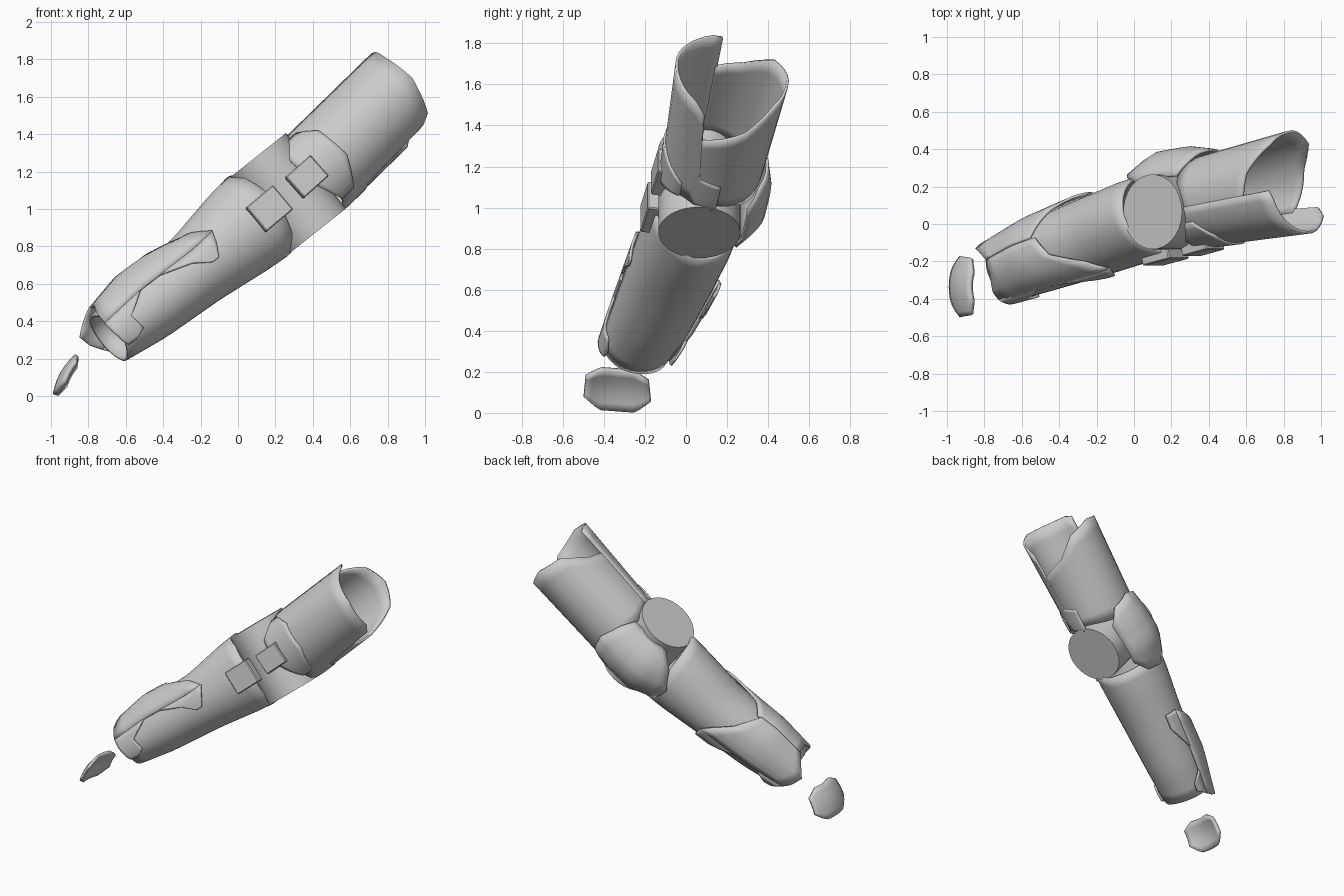
import bpy, bmesh, math
from mathutils import Vector, Matrix

if "Cube" in bpy.data.objects:
    bpy.data.objects.remove(bpy.data.objects["Cube"])

grey = bpy.data.materials.new("plain grey")
grey.diffuse_color = (0.6, 0.6, 0.6, 1)
grey.use_nodes = True
grey.node_tree.nodes["Principled BSDF"].inputs["Base Color"].default_value = grey.diffuse_color


def finish(name, bm, thick=0.0, angle=35):
    me = bpy.data.meshes.new(name)
    bm.to_mesh(me)
    bm.free()
    me.materials.append(grey)
    ob = bpy.data.objects.new(name, me)
    bpy.context.collection.objects.link(ob)
    if thick:
        mod = ob.modifiers.new("thickness", 'SOLIDIFY')
        mod.thickness = thick
        mod.offset = 0
    bpy.ops.object.select_all(action='DESELECT')
    ob.select_set(True)
    bpy.context.view_layer.objects.active = ob
    bpy.ops.object.shade_smooth_by_angle(angle=math.radians(angle))
    return ob


def lerp_rows(rows, t):
    """Interpolate rows by their first value, extending past the ends."""
    i = 0
    while i < len(rows) - 2 and t > rows[i + 1][0]:
        i += 1
    p, q = rows[i], rows[i + 1]
    k = (t - p[0]) / (q[0] - p[0])
    return [u + (v - u) * k for u, v in zip(p, q)]


def shell(name, limb, rows, scale=1.0, step=10, cuts=8, thick=0.014):
    """Patch of a limb; rows hold angle, start x and end x on the limb axis.
    Angle 0 is the upper side, 90 the front, 180 the under side, 270 the back."""
    f = (Vector(limb[-1][:3]) - Vector(limb[0][:3])).normalized()
    a = Vector((-f.z, 0, f.x)).normalized()
    b = a.cross(f)
    marks = {r[0] for r in rows}
    angles = sorted(marks | set(range(rows[0][0], rows[-1][0], step)))
    bm = bmesh.new()
    grid = []
    for ang in angles:
        _, t0, t1 = lerp_rows(rows, ang)
        th = math.radians(ang)
        line = []
        for j in range(cuts + 1):
            x, y, z, ra, rb = lerp_rows(limb, t0 + (t1 - t0) * j / cuts)
            line.append(bm.verts.new(Vector((x, y, z))
                        + a * (ra * scale * math.cos(th)) - b * (rb * scale * math.sin(th))))
        grid.append(line)
    for p, q in zip(grid, grid[1:]):
        for j in range(cuts):
            bm.faces.new((p[j], p[j + 1], q[j + 1], q[j]))
    bmesh.ops.remove_doubles(bm, verts=bm.verts, dist=0.0005)
    return finish(name, bm, thick)


# Limb sections: axis x, y, z, half height, half width
forearm = [(-0.69, -0.25, 0.31, 0.145, 0.165), (-0.5, -0.17, 0.46, 0.18, 0.19),
           (-0.22, -0.07, 0.68, 0.20, 0.21), (0.0, 0.01, 0.87, 0.245, 0.22),
           (0.13, 0.05, 0.98, 0.262, 0.22)]
cuff = [(-0.69, -0.25, 0.31, 0.18, 0.18), (-0.5, -0.17, 0.46, 0.23, 0.208),
        (-0.22, -0.07, 0.68, 0.22, 0.23), (0.0, 0.01, 0.87, 0.255, 0.24)]
upper = [(0.28, 0.09, 1.07, 0.235, 0.22), (0.42, 0.13, 1.2, 0.245, 0.24),
         (0.85, 0.22, 1.62, 0.245, 0.275)]
elbow = [(0.02, 0.03, 0.9, 0.2, 0.23), (0.18, 0.08, 1.02, 0.25, 0.305),
         (0.34, 0.1, 1.14, 0.25, 0.315), (0.46, 0.13, 1.24, 0.24, 0.27)]

# Forearm tube
shell("forearm", forearm, [(0, -0.69, 0.11), (90, -0.67, 0.16), (150, -0.69, 0.13),
                           (180, -0.69, 0.1), (270, -0.69, 0.1), (360, -0.69, 0.11)], cuts=14)

# Wrist cuff: top plate, its front tip and lower edge
shell("cuff_top", cuff, [(-15, -0.66, -0.38), (15, -0.66, -0.33), (40, -0.69, -0.19),
                         (65, -0.7, -0.12)])
shell("cuff_tip", cuff, [(65, -0.4, -0.12), (80, -0.27, -0.14), (97, -0.2, -0.17)], 0.99)
shell("cuff_edge", cuff, [(65, -0.7, -0.5), (85, -0.7, -0.6), (110, -0.69, -0.59),
                          (120, -0.68, -0.64)], 0.99)

# Back wrist plate with a scalloped lower edge between two tips
shell("cuff_back", cuff, [(262, -0.7, -0.2), (280, -0.73, -0.24), (305, -0.75, -0.32),
                          (345, -0.66, -0.4)], 1.04)
shell("cuff_back_upper_tip", cuff, [(240, -0.28, -0.2), (262, -0.42, -0.2)], 1.04)
shell("cuff_back_lower_tip", cuff, [(242, -0.66, -0.62), (262, -0.7, -0.56)], 1.04)

# Elbow joint drum, lying across the arm
axis = Vector((0.62, 0, -0.78)).normalized()
bm = bmesh.new()
bmesh.ops.create_cone(bm, cap_ends=True, segments=40, radius1=0.2, radius2=0.2, depth=0.515,
                      matrix=Matrix.Translation((0.26, 0.065, 1.08))
                      @ axis.to_track_quat('Z', 'Y').to_matrix().to_4x4())
finish("elbow_drum", bm)

# Upper arm: front shell with a short under strap, and a smaller back shell
shell("upper_arm_front", upper, [(10, 0.41, 0.88), (20, 0.4, 0.89), (45, 0.36, 0.89),
                                 (90, 0.36, 0.9), (140, 0.4, 0.86), (152, 0.4, 0.82),
                                 (160, 0.39, 0.52), (185, 0.38, 0.5)])
shell("upper_arm_back", upper, [(150, 0.42, 0.69), (200, 0.4, 0.76), (230, 0.38, 0.85),
                                (270, 0.36, 0.88), (310, 0.38, 0.86), (345, 0.4, 0.77),
                                (372, 0.42, 0.74)], 0.98)

# Elbow plates: raised one on the front, domed one on the back
shell("elbow_front_plate", upper, [(30, 0.37, 0.45), (55, 0.35, 0.51), (100, 0.35, 0.52),
                                   (140, 0.4, 0.46)], 1.04)
shell("elbow_back_pad", elbow, [(220, 0.12, 0.36), (240, 0.04, 0.44), (275, 0.02, 0.46),
                                (310, 0.08, 0.42), (330, 0.16, 0.38)])

# Two square hinge blocks on the front
for name, loc, size, tilt in (("hinge_block_lower", (0.165, -0.17, 1.0), (0.19, 0.07, 0.17), 0.0),
                              ("hinge_block_upper", (0.365, -0.115, 1.17), (0.18, 0.08, 0.15), 0.03)):
    bm = bmesh.new()
    rot = Matrix.Rotation(-math.radians(40) - tilt, 4, 'Y') @ Matrix.Rotation(0.2, 4, 'Z')
    bmesh.ops.create_cube(bm, size=1, matrix=Matrix.Translation(loc) @ rot
                          @ Matrix.Diagonal((*size, 1)))
    bmesh.ops.bevel(bm, geom=bm.edges[:], offset=0.006, segments=1, affect='EDGES')
    finish(name, bm)

# Curved hand guard below the wrist, with clipped corners
bm = bmesh.new()
grid = []
for i in range(13):
    s = i / 6 - 1
    clip = 0.24 * max(0, abs(s) - 0.55) / 0.45
    line = []
    for j in range(7):
        v = clip + (1 - 2 * clip) * j / 6
        bow = 0.05 * s * s - 0.02 * math.sin(math.pi * v)
        line.append(bm.verts.new((-0.98 + 0.11 * v + bow * 0.85, -0.335 + 0.165 * s - 0.02 * v * s,
                                  0.01 + 0.2 * v - 0.4 * bow + 0.02 * s * s - 0.012 * s)))
    grid.append(line)
for p, q in zip(grid, grid[1:]):
    for j in range(6):
        bm.faces.new((p[j], p[j + 1], q[j + 1], q[j]))
finish("hand_guard", bm, 0.022)
